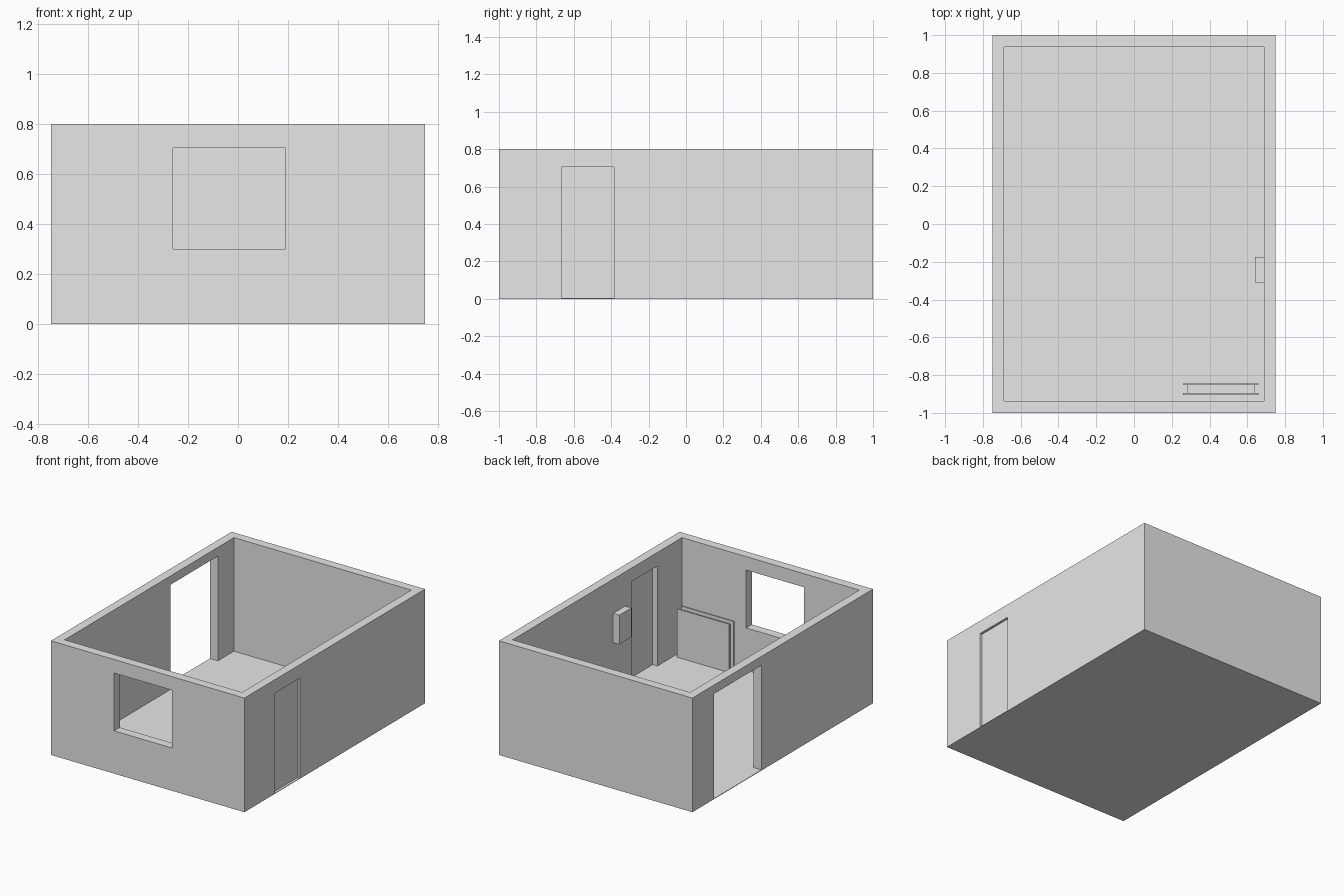
import bpy
import bmesh
from mathutils import Vector

old = bpy.data.objects.get("Cube")
if old:
    bpy.data.objects.remove(old, do_unlink=True)

GREY = (0.8, 0.8, 0.8, 1.0)
plaster = bpy.data.materials.new("plain_grey")
plaster.use_nodes = True
plaster.diffuse_color = GREY
plaster.node_tree.nodes["Principled BSDF"].inputs["Base Color"].default_value = GREY


def box(name, x, y, z):
    """Box spanning the given (low, high) ranges."""
    low, high = (Vector(corner) for corner in zip(x, y, z))
    bm = bmesh.new()
    bmesh.ops.create_cube(bm, size=1)
    for v in bm.verts:
        v.co = (low + high) / 2 + v.co * (high - low)
    mesh = bpy.data.meshes.new(name)
    bm.to_mesh(mesh)
    bm.free()
    mesh.materials.append(plaster)
    obj = bpy.data.objects.new(name, mesh)
    bpy.context.collection.objects.link(obj)
    return obj


def cut(target, x, y, z):
    """Remove a box-shaped opening from the target."""
    cutter = box("opening_cutter", x, y, z)
    cutter.hide_render = True
    mod = target.modifiers.new("opening", "BOOLEAN")
    mod.operation = "DIFFERENCE"
    mod.solver = "EXACT"
    mod.object = cutter
    graph = bpy.context.evaluated_depsgraph_get()
    mesh = bpy.data.meshes.new_from_object(target.evaluated_get(graph))
    target.modifiers.clear()
    target.data = mesh
    bpy.data.objects.remove(cutter, do_unlink=True)


W, L, H = 0.75, 1.0, 0.8     # half width, half length, height
T = 0.0625                   # wall thickness
FLOOR = 0.004
DOOR_Y = (-0.665, -0.385)
DOOR_TOP = 0.705

# Floor slab and wall ring
box("floor", (-W, W), (-L, L), (0, FLOOR))
walls = box("walls", (-W, W), (-L, L), (FLOOR, H))
cut(walls, (T - W, W - T), (T - L, L - T), (-1, 1))

# Front window, left-side door and open passage on the other side
cut(walls, (-0.26, 0.19), (-L - T, -L + 2 * T), (0.3, DOOR_TOP))
cut(walls, (W - 2 * T, W + T), DOOR_Y, (-1, DOOR_TOP))
cut(walls, (-W - T, -W + 2 * T), (0.235, 0.76), (-1, 0.738))

# Thin door leaf set into its opening
box("door_leaf", (0.724, 0.733), DOOR_Y, (FLOOR, DOOR_TOP))

# Wall cabinet beside the door
box("wall_cabinet", (0.64, W - T), (-0.31, -0.175), (0.355, 0.56))

# Radiator: two plates around a narrower core
box("radiator_back_plate", (0.26, 0.66), (-0.906, -0.895), (FLOOR, 0.343))
box("radiator_front_plate", (0.26, 0.66), (-0.852, -0.845), (FLOOR, 0.343))
box("radiator_core", (0.28, 0.64), (-0.895, -0.852), (FLOOR, 0.32))
